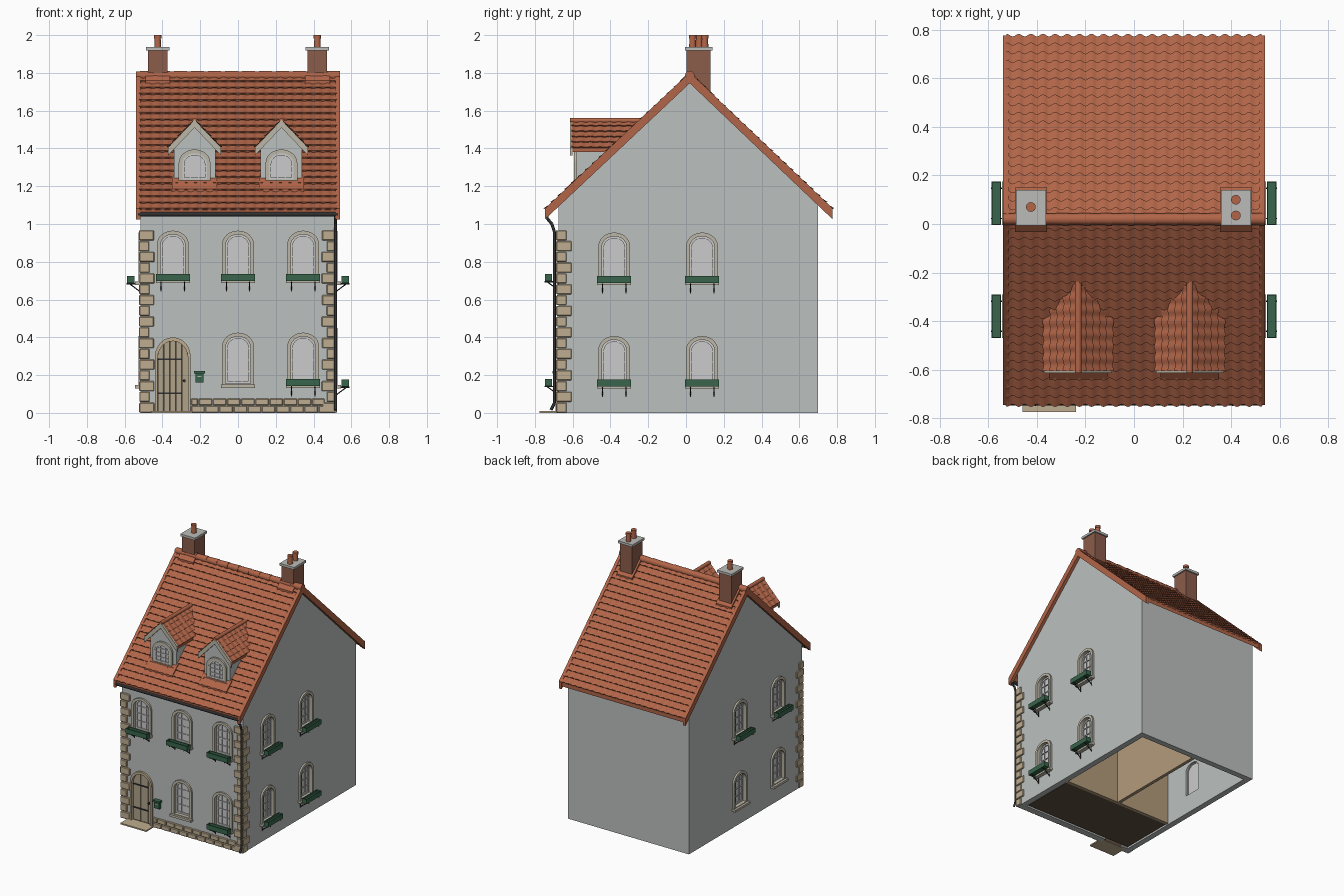
import bpy, bmesh, math, random
from mathutils import Matrix, Vector

if "Cube" in bpy.data.objects:
    bpy.data.objects.remove(bpy.data.objects["Cube"])

random.seed(4)
COL = {"plaster": (.50, .53, .52), "roof": (.44, .13, .065), "stone": (.52, .42, .28), "trim": (.50, .47, .38),
       "glass": (.62, .60, .63), "sash": (.70, .70, .68), "green": (.04, .13, .07), "iron": (.03, .03, .03),
       "brick": (.26, .11, .07), "cap": (.5, .5, .48), "wood": (.43, .36, .25), "inside": (.45, .33, .20), "floor": (.12, .08, .05)}
MATS = {}
for k, c in COL.items():
    MATS[k] = bpy.data.materials.new(k)
    MATS[k].diffuse_color = (*c, 1)
I = Matrix.Identity(4)
YZ = Matrix.Rotation(math.pi / 2, 4, 'Z')      # profile (y,z), extruded along -x
parts = {}


def part(name, mat):
    if name not in parts:
        parts[name] = (bmesh.new(), mat)
    return parts[name][0]


def box(bm, lo, hi, M=I):
    lo, hi = Vector(lo), Vector(hi)
    bmesh.ops.create_cube(bm, size=1, matrix=M @ Matrix.Translation((lo + hi) / 2) @ Matrix.Diagonal((*(hi - lo), 1)))


def rod(bm, a, b, r, M=I, seg=8, r2=None):
    a, b = Vector(a), Vector(b)
    q = (b - a).to_track_quat('Z', 'Y').to_matrix().to_4x4()
    bmesh.ops.create_cone(bm, cap_ends=True, segments=seg, radius1=r, radius2=r if r2 is None else r2,
                          depth=(b - a).length, matrix=M @ Matrix.Translation((a + b) / 2) @ q)


def prism(bm, pts, y0, y1, M=I):
    f = [bm.verts.new(M @ Vector((x, y0, z))) for x, z in pts]
    g = [bm.verts.new(M @ Vector((x, y1, z))) for x, z in pts]
    bm.faces.new(f)
    bm.faces.new(g[::-1])
    for i in range(len(f)):
        j = (i + 1) % len(f)
        bm.faces.new((f[i], g[i], g[j], f[j]))


def ring(bm, outer, inner, y0, y1, M=I):
    L = [[bm.verts.new(M @ Vector((x, y, z))) for x, z in p] for p, y in
         ((outer, y0), (inner, y0), (inner, y1), (outer, y1))]
    for a in range(4):
        A, B = L[a], L[(a + 1) % 4]
        for i in range(len(A)):
            j = (i + 1) % len(A)
            bm.faces.new((A[i], A[j], B[j], B[i]))


def arch(w, z0, h, rise, n=12):
    s = z0 + h - rise
    return [(-w / 2, z0), (w / 2, z0)] + [(w / 2 * math.cos(math.pi * i / n), s + rise * math.sin(math.pi * i / n))
                                          for i in range(n + 1)]


def chevron(a, top, b, t):
    return [a, top, b, (b[0], b[1] - t), (top[0], top[1] - t), (a[0], a[1] - t)]


def tiles(bm, start, along, length, down, rows, pitch, amp=.004, lip=.012):
    start, along, down = Vector(start), Vector(along), Vector(down)
    nrm = along.cross(down).normalized()
    if nrm.z < 0:
        nrm = -nrm
    n = round(length / pitch) * 6
    for r in range(rows):
        lines = []
        for t, lift, wv in ((r / rows, .002, 1), ((r + 1) / rows, lip, 1), ((r + 1) / rows, 0, 0)):
            lines.append([bm.verts.new(start + along * (length * i / n) + down * t
                          + nrm * (lift + wv * amp * math.cos(2 * math.pi * i / 6)) + down * (wv * .004 * (t > 0) * math.cos(2 * math.pi * i / 6)))
                          for i in range(n + 1)])
        for A, B in zip(lines, lines[1:]):
            for i in range(n):
                bm.faces.new((A[i], A[i + 1], B[i + 1], B[i]))


def finish(name):
    bm, mat = parts.pop(name)
    bmesh.ops.recalc_face_normals(bm, faces=bm.faces)
    me = bpy.data.meshes.new(name)
    bm.to_mesh(me)
    bm.free()
    me.materials.append(MATS[mat])
    ob = bpy.data.objects.new(name, me)
    bpy.context.collection.objects.link(ob)
    return ob


X, YF, YB, RY, RZ = .515, -.675, .70, .02, 1.785
EF, EB, EZ = -.74, .77, 1.075
sf, sb = (RZ - EZ) / (RY - EF), (RZ - EZ) / (EB - RY)
cutters = []


def cutter(pts, y0, y1, M):
    n = "cutter_%d" % len(cutters)
    prism(part(n, "plaster"), pts, y0, y1, M)
    cutters.append(n)


# arched window, facing -y locally
def window(M, z, h, w=.13, flower=True, cut=True):
    rec = .022 if cut else -.004
    rise = w * .42
    inner = arch(w, z, h, rise)
    ring(part("window_surrounds", "trim"), arch(w + .038, z - .01, h + .03, rise + .018), inner, -.013, rec + .008, M)
    ring(part("window_sashes", "sash"), inner, arch(w - .022, z + .012, h - .023, rise - .01), rec - .008, rec + .004, M)
    prism(part("window_panes", "glass"), inner, rec, rec + .004, M)
    bars = part("window_sashes", "sash")
    for x in (-w / 6, w / 6):
        box(bars, (x - .003, rec - .006, z), (x + .003, rec + .001, z + h - .012), M)
    for t in (.26, .5, .74):
        box(bars, (-w / 2 + .004, rec - .006, z + h * t - .003), (w / 2 - .004, rec + .001, z + h * t + .003), M)
    if cut:
        cutter(arch(w + .01, z - .005, h + .01, rise), -.05, .09, M)
        box(part("window_sills", "trim"), (-.09, -.03, z - .022), (.09, .02, z - .005), M)
    if flower:
        g, k = part("flower_boxes", "green"), part("flower_box_brackets", "iron")
        lo, hi = z - .012, z + .025
        box(g, (-.09, -.072, lo), (.09, -.034, lo + .02), M)
        for y in (-.072, -.038):
            box(g, (-.09, y, lo), (.09, y + .004, hi), M)
        for x in (-.09, .086):
            box(g, (x, -.072, lo), (x + .004, -.034, hi), M)
        for x in (-.062, .062):
            rod(k, (x, 0, lo - .004), (x, -.075, lo - .004), .003, M, 6)
            rod(k, (x, -.06, lo - .004), (x, 0, lo - .048), .003, M, 6)
            rod(k, (x, -.002, lo), (x, -.002, lo - .055), .003, M, 6)


def place(x, y, deg=0):
    return Matrix.Translation((x, y, 0)) @ Matrix.Rotation(math.radians(deg), 4, 'Z')


for x in (-.345, 0, .345):
    window(place(x, YF), .71, .235)
    if x >= 0:
        window(place(x, YF), .155, .25, flower=x > 0)
for y in (-.38, .085):
    for s in (1, -1):
        window(place(s * X, y, 90 * s), .70, .235)
        window(place(s * X, y, 90 * s), .152, .235, flower=s > 0)

# door: planks under an arch, straps, knob, surround, step
D = place(-.345, YF)
hw, spring, rise = .08, .29, .09
zt = lambda x: spring + rise * math.sqrt(max(0, 1 - (x / hw) ** 2))
cutter(arch(.165, -.02, .405, .09), -.05, .09, D)
ring(part("door_surround", "stone"), arch(.188, 0, .40, .10), arch(.16, .002, .378, .09), -.015, .03, D)
for i in range(5):
    a, b = -hw + i * .032 + .001, -hw + (i + 1) * .032 - .001
    prism(part("door_planks", "wood"), [(a, .01), (b, .01)] + [(b + (a - b) * t / 4, zt(b + (a - b) * t / 4)) for t in range(5)], .008, .02, D)
prism(part("door_backing", "floor"), arch(.16, .005, .375, .09), .018, .024, D)
for z in (.10, .28):
    box(part("door_hinges", "iron"), (-.078, .003, z), (.05, .01, z + .009), D)
rod(part("door_knob", "iron"), (.06, .01, .17), (.06, -.012, .17), .008, D)
box(part("door_step", "stone"), (-.46, -.775, 0), (-.24, -.67, .01))

# post box
m = part("post_box", "green")
box(m, (-.225, -.70, .16), (-.182, -.67, .21))
box(m, (-.232, -.708, .208), (-.176, -.67, .222))
box(part("post_box_slot", "trim"), (-.215, -.702, .19), (-.192, -.699, .195))

# corner stones and plinth
q = part("quoins", "stone")
for s in (-1, 1):
    for i in range(17):
        lf, ls = ((.08, .055), (.055, .082))[i % 2]
        z0, z1 = i * .057 + .001, i * .057 + .054
        o = X + .009 + random.uniform(-.002, .002)
        for ln, y1 in ((lf, YF + .012), (.02, YF - .012 + ls)):
            xa, xb = sorted((s * o, s * (o - ln)))
            box(q, (xa, YF - .012, z0), (xb, y1, z1))
p = part("plinth_stones", "stone")
for r in range(2):
    x = -.25
    while x < .45:
        e = min(x + (.04 if r and x == -.25 else .075), .46)
        box(p, (x + .002, YF - .012, r * .039 + .001), (e - .002, YF + .01, r * .039 + .037))
        x = e

# hollow shell with gables
prof = lambda d, zb: [(YF + d, zb), (YB - d, zb), (YB - d, RZ - (YB - d - RY) * sb - .03 - d), (RY, RZ - .03 - d * 1.3),
                      (YF + d, RZ - (RY - YF - d) * sf - .03 - d)]
prism(part("walls", "plaster"), prof(0, 0), -X, X, YZ)
cutter(prof(.045, -.1), -X + .045, X - .045, YZ)
walls = finish("walls")
for n in list(cutters):
    c = finish(n)
    c.hide_render = True
    md = walls.modifiers.new(n, 'BOOLEAN')
    md.operation, md.object, md.solver = 'DIFFERENCE', c, 'EXACT'
    bpy.context.view_layer.objects.active = walls
    bpy.ops.object.modifier_apply(modifier=n)
    bpy.data.objects.remove(c)

# rooms seen from below
box(part("ground_floor", "floor"), (-.46, -.62, .005), (.46, -.2, .02))
box(part("upper_floor", "floor"), (-.465, -.625, .50), (.465, .65, .53))
box(part("partitions", "inside"), (-.465, -.2, .005), (.465, -.175, .50))
box(part("partitions", "inside"), (-.02, -.175, .005), (.005, .65, .50))

# main roof
prism(part("roof_slab", "roof"), chevron((EF, EZ), (RY, RZ), (EB, EZ), .03), -.53, .53, YZ)
for e in (EF, EB):
    tiles(part("roof_tiles", "roof"), (-.525, RY, RZ), (1, 0, 0), 1.05, (0, e - RY, EZ - RZ), 21, .05)
for s in (-1, 1):
    prism(part("verges", "roof"), chevron((EF - .006, EZ + .008), (RY, RZ + .018), (EB + .006, EZ + .008), .058), s * .516, s * .54, YZ)
for i in range(12):
    x = -.54 + i * .09
    rod(part("ridge_tiles", "roof"), (x, RY, RZ), (x + .09, RY, RZ), .023, seg=12, r2=.026)

# dormers, clipped on the roof plane
for cx in (-.23, .23):
    T = Matrix.Translation((cx, 0, 0))
    prism(part("dormer_walls", "plaster"), [(-.11, 1.15), (.11, 1.15), (.11, 1.41), (0, 1.515), (-.11, 1.41)], -.58, -.15, T)
    prism(part("dormer_roof", "roof"), chevron((-.135, 1.405), (0, 1.545), (.135, 1.405), .025), -.605, -.15, T)
    prism(part("dormer_bargeboards", "trim"), chevron((-.14, 1.405), (0, 1.552), (.14, 1.405), .042), -.614, -.60, T)
    for s in (-1, 1):
        tiles(part("dormer_tiles", "roof"), (cx, -.605, 1.545), (0, 1, 0), .45, (s * .138, 0, -.143), 5, .05, .003, .009)
    rod(part("dormer_ridges", "roof"), (cx, -.614, 1.548), (cx, -.15, 1.548), .014, seg=10)
    window(place(cx, -.58), 1.235, .14, .13, False, False)
    box(part("dormer_sills", "trim"), (cx - .1, -.60, 1.213), (cx + .1, -.575, 1.226))
    prism(part("dormer_aprons", "roof"), [(-.64, RZ - (RY + .64) * sf + .018), (-.57, RZ - (RY + .57) * sf + .018),
          (-.57, RZ - (RY + .57) * sf), (-.64, RZ - (RY + .64) * sf)], -cx - .12, -cx + .12, YZ)
for n in ("dormer_walls", "dormer_roof", "dormer_tiles", "dormer_ridges"):
    bm = parts[n][0]
    bmesh.ops.bisect_plane(bm, geom=bm.verts[:] + bm.edges[:] + bm.faces[:], plane_co=(0, RY, RZ - .004),
                           plane_no=(0, -sf, 1), clear_inner=True)

# chimneys
for cx, pots in ((-.425, (.07,)), (.42, (.035, .10))):
    box(part("chimney_stacks", "brick"), (cx - .052, .002, 1.66), (cx + .052, .13, 1.92))
    box(part("chimney_caps", "cap"), (cx - .062, -.006, 1.918), (cx + .062, .14, 1.936))
    f = RZ + .022
    prism(part("chimney_flashing", "roof"), [(-.032, f - .052 * sf), (RY, f), (.15, f - .13 * sb), (.15, f - .03 - .13 * sb),
          (RY, f - .03), (-.032, f - .03 - .052 * sf)], -cx - .066, -cx + .066, YZ)
    for y in pots:
        rod(part("chimney_pots", "roof"), (cx, y, 1.93), (cx, y, 1.985), .019, seg=14, r2=.016)
        rod(part("chimney_pots", "roof"), (cx, y, 1.982), (cx, y, 2.0), .02, seg=14)

# gutter and downpipe
rod(part("gutter", "iron"), (-.53, -.735, 1.052), (.53, -.735, 1.052), .013, seg=10)
path = [(-.735, 1.05), (-.735, 1.03), (-.71, 1.00), (-.697, .96), (-.697, .05), (-.715, .015)]
for a, b in zip(path, path[1:]):
    rod(part("downpipe", "iron"), (.517, *a), (.517, *b), .008, seg=10)

for n in list(parts):
    ob = finish(n)
    if n in ("quoins", "plinth_stones"):
        b = ob.modifiers.new("worn_edges", 'BEVEL')
        b.width, b.segments = .004, 1
    if n in ("roof_tiles", "dormer_tiles", "ridge_tiles", "dormer_ridges", "chimney_pots", "gutter", "downpipe", "window_surrounds"):
        bpy.ops.object.select_all(action='DESELECT')
        ob.select_set(True)
        bpy.context.view_layer.objects.active = ob
        bpy.ops.object.shade_smooth_by_angle(angle=math.radians(40))

for m in bpy.data.materials:
    if m.users and not m.is_grease_pencil:
        m.use_nodes = True
        m.node_tree.nodes["Principled BSDF"].inputs["Base Color"].default_value = m.diffuse_color
